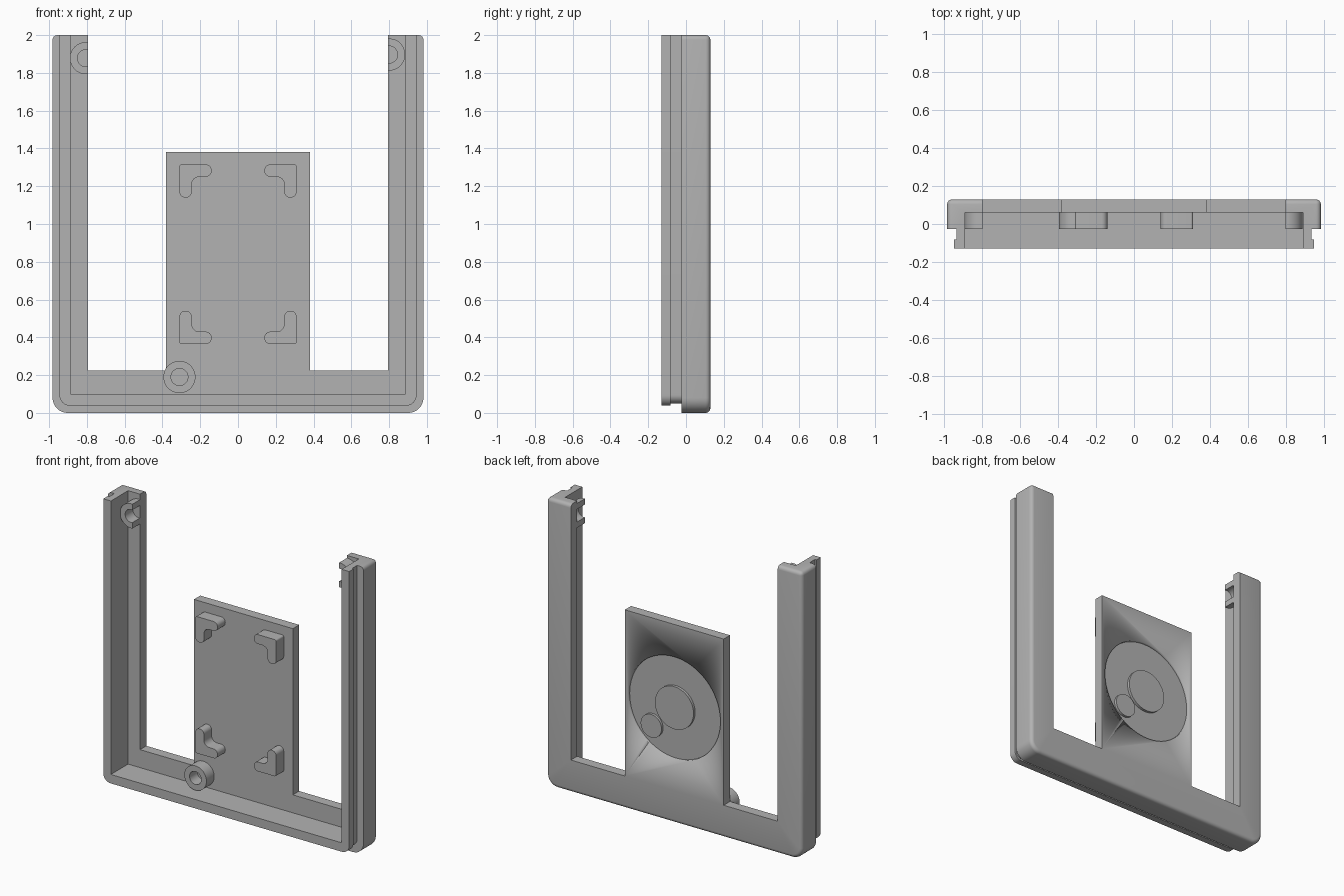
import bpy, bmesh, math
from mathutils import Matrix, Vector

cube = bpy.data.objects.get("Cube")
if cube:
    bpy.data.objects.remove(cube, do_unlink=True)

# Single grey plastic material
grey = bpy.data.materials.new("grey plastic")
grey.use_nodes = True
grey.diffuse_color = (0.45, 0.45, 0.45, 1)
grey.node_tree.nodes["Principled BSDF"].inputs["Base Color"].default_value = (0.45, 0.45, 0.45, 1)

BACK, FLOOR, LEDGE, LIP, FRONT = 0.129, 0.06, -0.025, -0.082, -0.129
TOP = 2.0


def finish(bm, name):
    bmesh.ops.recalc_face_normals(bm, faces=bm.faces)
    mesh = bpy.data.meshes.new(name)
    bm.to_mesh(mesh)
    bm.free()
    obj = bpy.data.objects.new(name, mesh)
    bpy.context.collection.objects.link(obj)
    mesh.materials.append(grey)
    bpy.ops.object.select_all(action='DESELECT')
    bpy.context.view_layer.objects.active = obj
    obj.select_set(True)
    bpy.ops.object.shade_smooth_by_angle(angle=math.radians(35))
    return obj


def add_disc(bm, x, z, radius, y0, y1, segments=64):
    place = Matrix.Translation((x, (y0 + y1) / 2, z)) @ Matrix.Rotation(math.pi / 2, 4, 'X')
    bmesh.ops.create_cone(bm, cap_ends=True, segments=segments, radius1=radius,
                          radius2=radius, depth=abs(y1 - y0), matrix=place)


def u_path(x, z, r, y, steps=8):
    """U-shaped path with rounded lower corners, open at the top."""
    half = [Vector((x, y, TOP))]
    for i in range(steps + 1):
        a = math.pi / 2 * i / steps
        half.append(Vector((x - r + r * math.cos(a), y, z + r - r * math.sin(a))))
    return half + [Vector((-p.x, p.y, p.z)) for p in reversed(half)]


# U frame: stepped wall section swept round the three sides
section = [(0.982, 0, 0.08, BACK), (0.982, 0, 0.08, LEDGE),
           (0.933, 0.05, 0.045, LEDGE), (0.933, 0.05, 0.045, LIP),
           (0.945, 0.038, 0.055, LIP), (0.945, 0.038, 0.055, FRONT),
           (0.887, 0.10, 0, FRONT), (0.887, 0.10, 0, FLOOR),
           (0.795, 0.225, 0, FLOOR), (0.795, 0.225, 0, BACK)]
bm = bmesh.new()
rows = [[bm.verts.new(p) for p in u_path(*s)] for s in section]
for a, b in zip(rows, rows[1:] + rows[:1]):
    for i in range(len(a) - 1):
        bm.faces.new((a[i], a[i + 1], b[i + 1], b[i]))
for end in (0, -1):
    bm.faces.new([row[end] for row in rows])
bmesh.ops.remove_doubles(bm, verts=bm.verts, dist=0.0005)
bmesh.ops.recalc_face_normals(bm, faces=bm.faces)


def is_rim(edge):
    """Outer back edge, and the top edges of the arms."""
    v = edge.verts
    back = all(p.co.y > BACK - 0.001 for p in v)
    outer = all(abs(p.co.x) > 0.89 or p.co.z < 0.1 for p in v)
    top = all(p.co.z > TOP - 0.001 for p in v)
    side = all(abs(p.co.x) > 0.98 for p in v)
    return (back and (outer or top)) or (top and side)


bmesh.ops.bevel(bm, geom=[e for e in bm.edges if is_rim(e)], offset=0.025,
                segments=4, profile=0.5, affect='EDGES', clamp_overlap=True)
finish(bm, "u_frame")

# Centre plate with a round recess in its back
DISC_Z, RECESS = 0.8, 0.018
bm = bmesh.new()
bmesh.ops.create_cube(bm, size=1, matrix=Matrix.Translation((0, (FLOOR + BACK) / 2, 0.8025))
                      @ Matrix.Diagonal((0.76, BACK - FLOOR, 1.155, 1)))
plate = finish(bm, "centre_plate")
bm = bmesh.new()
add_disc(bm, 0, DISC_Z, 0.355, BACK - RECESS, BACK + 0.1, 96)
cutter = finish(bm, "recess_cutter")
cutter.hide_render = True
cut = plate.modifiers.new("recess", 'BOOLEAN')
cut.operation = 'DIFFERENCE'
cut.solver = 'EXACT'
cut.object = cutter
bpy.context.view_layer.objects.active = plate
bpy.ops.object.modifier_apply(modifier=cut.name)
bpy.data.objects.remove(cutter, do_unlink=True)

# Raised discs inside the recess
for name, x, z, radius in (("large_disc", 0, DISC_Z, 0.148), ("small_disc", 0.178, 0.627, 0.08)):
    bm = bmesh.new()
    add_disc(bm, x, z, radius, BACK - RECESS - 0.01, BACK)
    finish(bm, name)


# Screw bosses: tubes, the upper two sliced flush with the arms
def boss(name, x, z, clip=0):
    bm = bmesh.new()
    rings = []
    for radius, y in ((0.085, FLOOR), (0.085, LEDGE), (0.045, LEDGE), (0.045, FLOOR)):
        angles = [2 * math.pi * i / 48 for i in range(48)]
        rings.append([bm.verts.new((x + radius * math.cos(a), y, z + radius * math.sin(a)))
                      for a in angles])
    for a, b in zip(rings, rings[1:] + rings[:1]):
        for i in range(48):
            j = (i + 1) % 48
            bm.faces.new((a[i], a[j], b[j], b[i]))
    if clip:
        bmesh.ops.bisect_plane(bm, geom=bm.verts[:] + bm.edges[:] + bm.faces[:],
                               plane_co=(clip, 0, 0), plane_no=(-clip, 0, 0), clear_outer=True)
        bmesh.ops.holes_fill(bm, edges=[e for e in bm.edges if e.is_boundary], sides=0)
    finish(bm, name)


boss("lower_boss", -0.31, 0.19)
boss("right_arm_boss", -0.805, 1.878, -0.795)
boss("left_arm_boss", 0.80, 1.897, 0.795)


# Four L-shaped corner brackets
def bracket(name, sx, sz):
    outline = [(0.31, 0.475), (0.14, 0.475), (0.14, 0.41),
               (0.245, 0.41), (0.245, 0.30), (0.31, 0.30)]
    radii = [0.012, 0.03, 0.03, 0.04, 0.03, 0.03]
    bm = bmesh.new()
    points = [Vector((sx * x, 0.84 + sz * z)) for x, z in outline]
    ring = []
    for i, (p, r) in enumerate(zip(points, radii)):
        u = (points[i - 1] - p).normalized() * r
        v = (points[(i + 1) % len(points)] - p).normalized() * r
        for k in range(7):
            a = math.pi / 2 * k / 6
            q = p + u * (1 - math.sin(a)) + v * (1 - math.cos(a))
            ring.append(bm.verts.new((q.x, FLOOR, q.y)))
    face = bm.faces.new(ring)
    moved = bmesh.ops.extrude_face_region(bm, geom=[face])["geom"]
    bmesh.ops.translate(bm, vec=(0, LEDGE - FLOOR, 0),
                        verts=[g for g in moved if isinstance(g, bmesh.types.BMVert)])
    finish(bm, name)


for sx, side in ((1, "left"), (-1, "right")):
    for sz, level in ((1, "upper"), (-1, "lower")):
        bracket(f"{level}_{side}_bracket", sx, sz)
